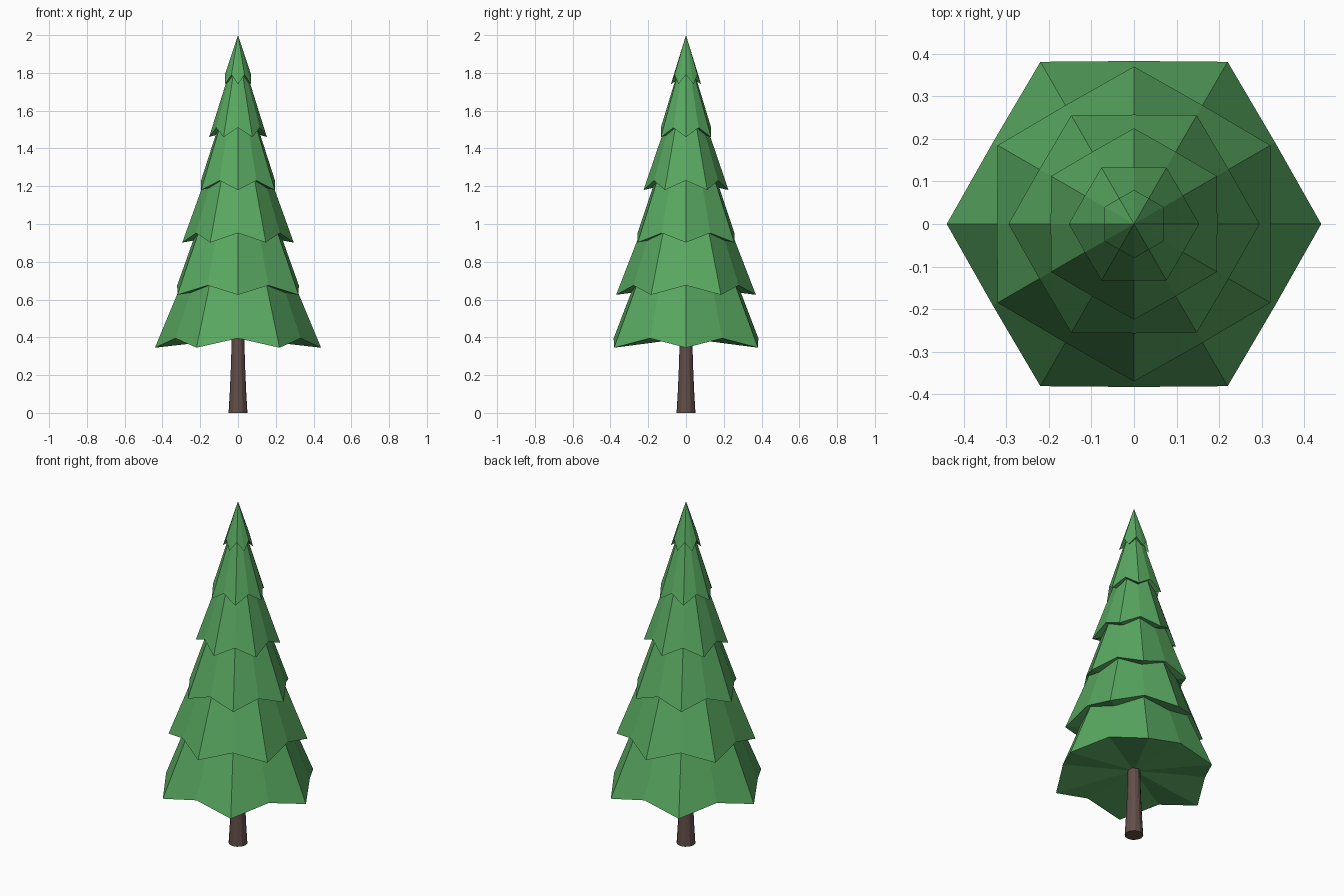
import bpy
import bmesh
from math import cos, sin, pi

cube = bpy.data.objects.get("Cube")
if cube:
    bpy.data.objects.remove(cube, do_unlink=True)


def make_material(name, rgb):
    mat = bpy.data.materials.new(name)
    mat.use_nodes = True
    mat.diffuse_color = (*rgb, 1)
    mat.node_tree.nodes["Principled BSDF"].inputs["Base Color"].default_value = (*rgb, 1)
    return mat


def add_object(name, bm, mat):
    bmesh.ops.recalc_face_normals(bm, faces=bm.faces)
    mesh = bpy.data.meshes.new(name)
    bm.to_mesh(mesh)
    bm.free()
    mesh.materials.append(mat)
    obj = bpy.data.objects.new(name, mesh)
    bpy.context.collection.objects.link(obj)
    return obj


def branch_tier(name, radius, tip_z, apex_z, turn, mat):
    """Cone with a zigzag hem: low corner tips alternate with raised midpoints."""
    bm = bmesh.new()
    notch_z = tip_z + 0.05
    apex = bm.verts.new((0, 0, apex_z))
    under = bm.verts.new((0, 0, notch_z))
    hem = []
    for i in range(12):
        is_tip = i % 2 == 0
        r = radius if is_tip else radius * cos(pi / 6) * 1.005
        a = turn + i * pi / 6
        hem.append(bm.verts.new((r * cos(a), r * sin(a), tip_z if is_tip else notch_z)))
    for a, b in zip(hem, hem[1:] + hem[:1]):
        bm.faces.new((a, b, apex))
        bm.faces.new((b, a, under))
    return add_object(name, bm, mat)


needles = make_material("needle green", (0.098, 0.392, 0.117))
bark = make_material("bark brown", (0.120, 0.076, 0.066))

# Branch tiers, bottom to top: radius, tip height, apex height
tiers = [
    (0.44, 0.345, 1.40),
    (0.37, 0.625, 1.58),
    (0.295, 0.902, 1.72),
    (0.225, 1.18, 1.84),
    (0.153, 1.46, 1.95),
    (0.08, 1.74, 2.0),
]
for n, (radius, tip_z, apex_z) in enumerate(tiers):
    turn = (n % 2) * pi / 6
    branch_tier(f"branch_tier_{n + 1}", radius, tip_z, apex_z, turn, needles)

# Trunk, flaring toward the ground
bm = bmesh.new()
sides = 12
rings = []
for r, z in [(0.05, 0), (0.043, 0.12), (0.037, 0.26), (0.032, 0.45)]:
    rings.append([bm.verts.new((r * cos(2 * pi * i / sides), r * sin(2 * pi * i / sides), z))
                  for i in range(sides)])
for low, high in zip(rings, rings[1:]):
    for i in range(sides):
        j = (i + 1) % sides
        bm.faces.new((low[i], low[j], high[j], high[i]))
bm.faces.new(rings[0])
bm.faces.new(rings[-1])
add_object("trunk", bm, bark)
